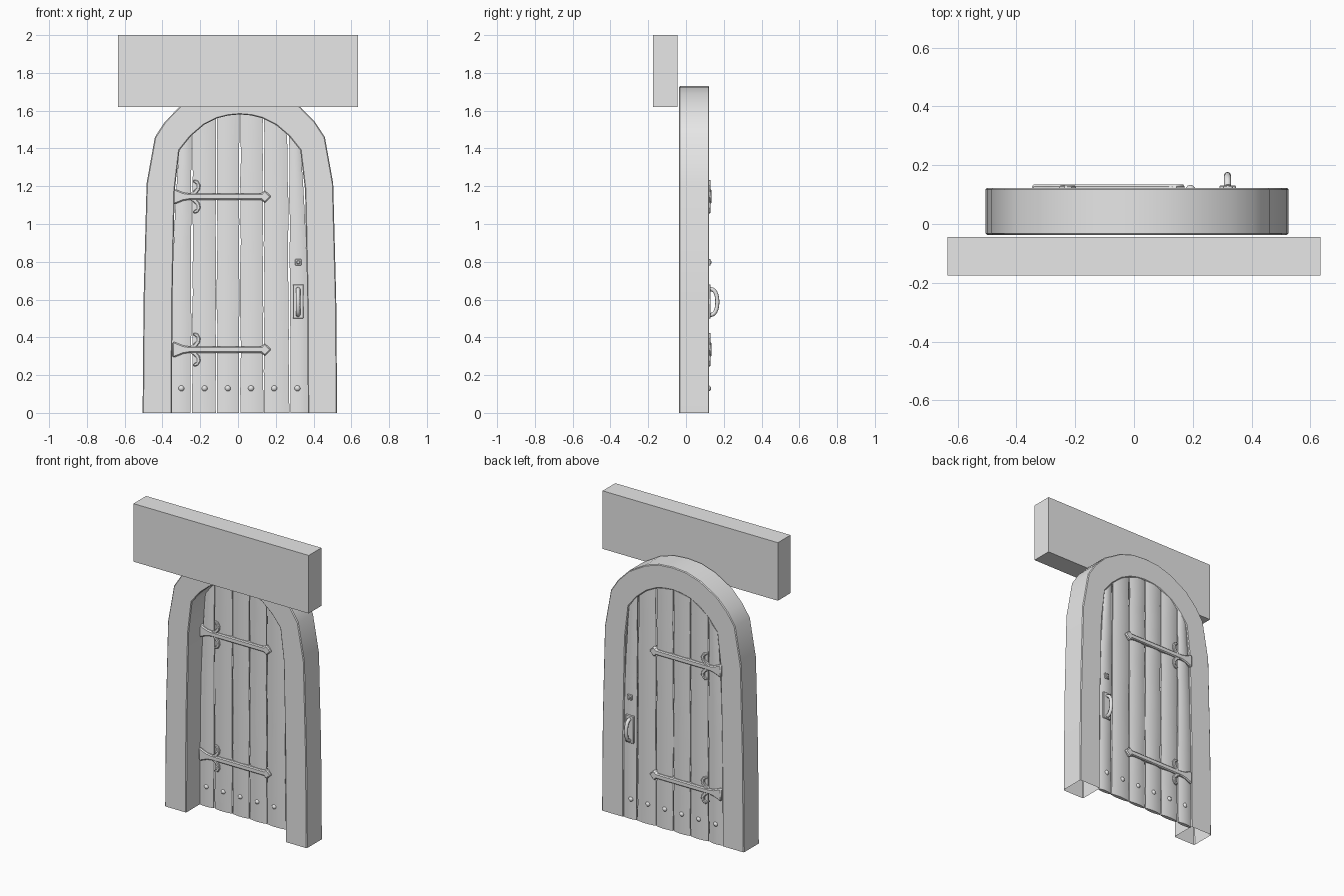
import bpy, bmesh, math, random
from mathutils import Matrix

if "Cube" in bpy.data.objects:
    bpy.data.objects.remove(bpy.data.objects["Cube"])

random.seed(4)
CX, MID = 0.01, 0.111            # door centre line and mid depth

grey = bpy.data.materials.new("plain grey")
grey.diffuse_color = (0.8, 0.8, 0.8, 1)
grey.use_nodes = True
grey.node_tree.nodes["Principled BSDF"].inputs["Base Color"].default_value = grey.diffuse_color


def finish(name, bm, angle=35, bevel=0):
    bmesh.ops.recalc_face_normals(bm, faces=bm.faces)
    me = bpy.data.meshes.new(name)
    bm.to_mesh(me)
    bm.free()
    me.materials.append(grey)
    ob = bpy.data.objects.new(name, me)
    bpy.context.collection.objects.link(ob)
    if bevel:
        mod = ob.modifiers.new("bevel", 'BEVEL')
        mod.width = bevel
        mod.segments = 1
        mod.limit_method = 'ANGLE'
        mod.angle_limit = math.radians(50)
    bpy.ops.object.select_all(action='DESELECT')
    ob.select_set(True)
    bpy.context.view_layer.objects.active = ob
    bpy.ops.object.shade_smooth_by_angle(angle=math.radians(angle))
    return ob


def prism(name, pts, y0, y1, bevel=0):
    """Outline in x,z extruded along y."""
    bm = bmesh.new()
    a = [bm.verts.new((x, y0, z)) for x, z in pts]
    b = [bm.verts.new((x, y1, z)) for x, z in pts]
    bm.faces.new(a)
    bm.faces.new(b[::-1])
    n = len(pts)
    for i in range(n):
        j = (i + 1) % n
        bm.faces.new((a[i], b[i], b[j], a[j]))
    return finish(name, bm, bevel=bevel)


def rect(x0, x1, z0, z1):
    return [(x0, z0), (x1, z0), (x1, z1), (x0, z1)]


def arch(half):
    return [(CX - d, z) for d, z in half] + [(CX + d, z) for d, z in half[-2::-1]]


# lintel beam
prism("lintel_beam", rect(-0.635, 0.635, 1.62, 2.0), -0.175, -0.044)

# arched frame, open under the feet
outer_half = [(.515, 0), (.51, .6), (.494, 1.215), (.45, 1.46), (.398, 1.54),
              (.32, 1.62), (.2, 1.69), (.1, 1.722), (0, 1.73)]
inner_half = [(.36, 0), (.357, .6), (.345, 1.18), (.32, 1.39), (.26, 1.465),
              (.19, 1.525), (.12, 1.56), (.06, 1.575), (0, 1.58)]
bm = bmesh.new()
loops = []
for half, y in ((outer_half, -0.037), (outer_half, 0.123),
                (inner_half, 0.123), (inner_half, -0.037)):
    loops.append([bm.verts.new((x, y, z)) for x, z in arch(half)])
for k in range(4):
    p, q = loops[k], loops[(k + 1) % 4]
    for i in range(len(p) - 1):
        bm.faces.new((p[i], p[i + 1], q[i + 1], q[i]))
finish("arched_frame", bm, bevel=0.005)


# planks: bulged boards with wavering edges, cut to the arch at the top
def arch_top(x):
    d = abs(x - CX)
    for (d0, z0), (d1, z1) in zip(inner_half[3:], inner_half[4:]):
        if d >= d1:
            return z0 + (z1 - z0) * (d0 - d) / (d0 - d1)
    return 1.58


bottom_x = [-.352, -.246, -.115, .01, .135, .275, .372]
top_x = [-.312, -.243, -.113, .01, .135, .266, .332]
ROWS, COLS = 14, 6
for k in range(6):
    bm = bmesh.new()
    jit = [[random.uniform(0.001, 0.006) for _ in range(ROWS + 1)] for _ in (0, 1)]
    sides = []
    for s in (-1, 1):
        grid = []
        for r in range(ROWS + 1):
            t = r / ROWS
            xs = []
            for e in (k, k + 1):
                f = t ** 3 if e in (0, 6) else t
                xs.append(bottom_x[e] + (top_x[e] - bottom_x[e]) * f)
            xs[0] += jit[0][r] if k > 0 else 0
            xs[1] -= jit[1][r] if k < 5 else 0
            row = []
            for c in range(COLS + 1):
                u = c / COLS
                x = xs[0] + (xs[1] - xs[0]) * u
                y = MID + s * (0.004 + 0.008 * (1 - (2 * u - 1) ** 2))
                row.append(bm.verts.new((x, y, t * arch_top(x))))
            grid.append(row)
        for r in range(ROWS):
            for c in range(COLS):
                bm.faces.new((grid[r][c], grid[r][c + 1], grid[r + 1][c + 1], grid[r + 1][c]))
        sides.append(grid)
    bmesh.ops.holes_fill  # rim is stitched by the bridge below
    rim = [e for e in bm.edges if e.is_boundary]
    bmesh.ops.bridge_loops(bm, edges=rim)
    finish(f"door_plank_{k + 1}", bm, angle=40)

# strap hinges with curled leaves, showing on both faces of the door
strap = [(-.347, .04), (-.335, .04), (-.29, .022), (-.26, .017), (.125, .017),
         (.135, .03), (.145, .03), (.176, 0)]
strap += [(x, -z) for x, z in strap[-2::-1]]
curl = [(-.265, .008), (-.225, .008), (-.203, .035), (-.198, .06), (-.212, .084),
        (-.232, .09), (-.24, .08), (-.222, .066), (-.22, .048), (-.235, .03)]
for label, zc in (("upper", 1.145), ("lower", 0.335)):
    prism(f"{label}_hinge_strap", [(x, zc + z) for x, z in strap], MID - .023, MID + .023, 0.006)
    for way, s in (("up", 1), ("down", -1)):
        prism(f"{label}_hinge_curl_{way}", [(x, zc + s * z) for x, z in curl],
              MID - .02, MID + .02, 0.004)

# row of domed studs
for i in range(6):
    bm = bmesh.new()
    bmesh.ops.create_uvsphere(
        bm, u_segments=12, v_segments=8, radius=0.018,
        matrix=Matrix.Translation((-0.3 + 0.123 * i, MID, 0.13)) @ Matrix.Diagonal((1, 1.25, 1, 1)))
    finish(f"door_stud_{i + 1}", bm, angle=60)

# handle plate and keyhole plate
prism("handle_plate", rect(.29, .347, .5, .68), MID - .02, MID + .02, 0.003)
prism("keyhole_plate", rect(.302, .336, .78, .815), MID - .02, MID + .02, 0.003)
prism("keyhole_boss", rect(.311, .328, .789, .806), MID - .025, MID + .025, 0.003)

# curved pull on each face
for side, s in (("back", 1), ("front", -1)):
    bm = bmesh.new()
    rings = []
    for i in range(13):
        a = math.pi * i / 12
        cy, cz = MID + s * (0.012 + 0.043 * math.sin(a) ** 0.7), 0.587 - 0.069 * math.cos(a)
        ny, nz = s * math.sin(a), -math.cos(a)
        rings.append([bm.verts.new((0.318 + 0.012 * math.cos(b),
                                    cy + 0.011 * math.sin(b) * ny,
                                    cz + 0.011 * math.sin(b) * nz))
                      for b in (2 * math.pi * j / 8 for j in range(8))])
    for p, q in zip(rings, rings[1:]):
        for j in range(8):
            n = (j + 1) % 8
            bm.faces.new((p[j], p[n], q[n], q[j]))
    bm.faces.new(rings[0])
    bm.faces.new(rings[-1][::-1])
    finish(f"{side}_pull_handle", bm, angle=60)
